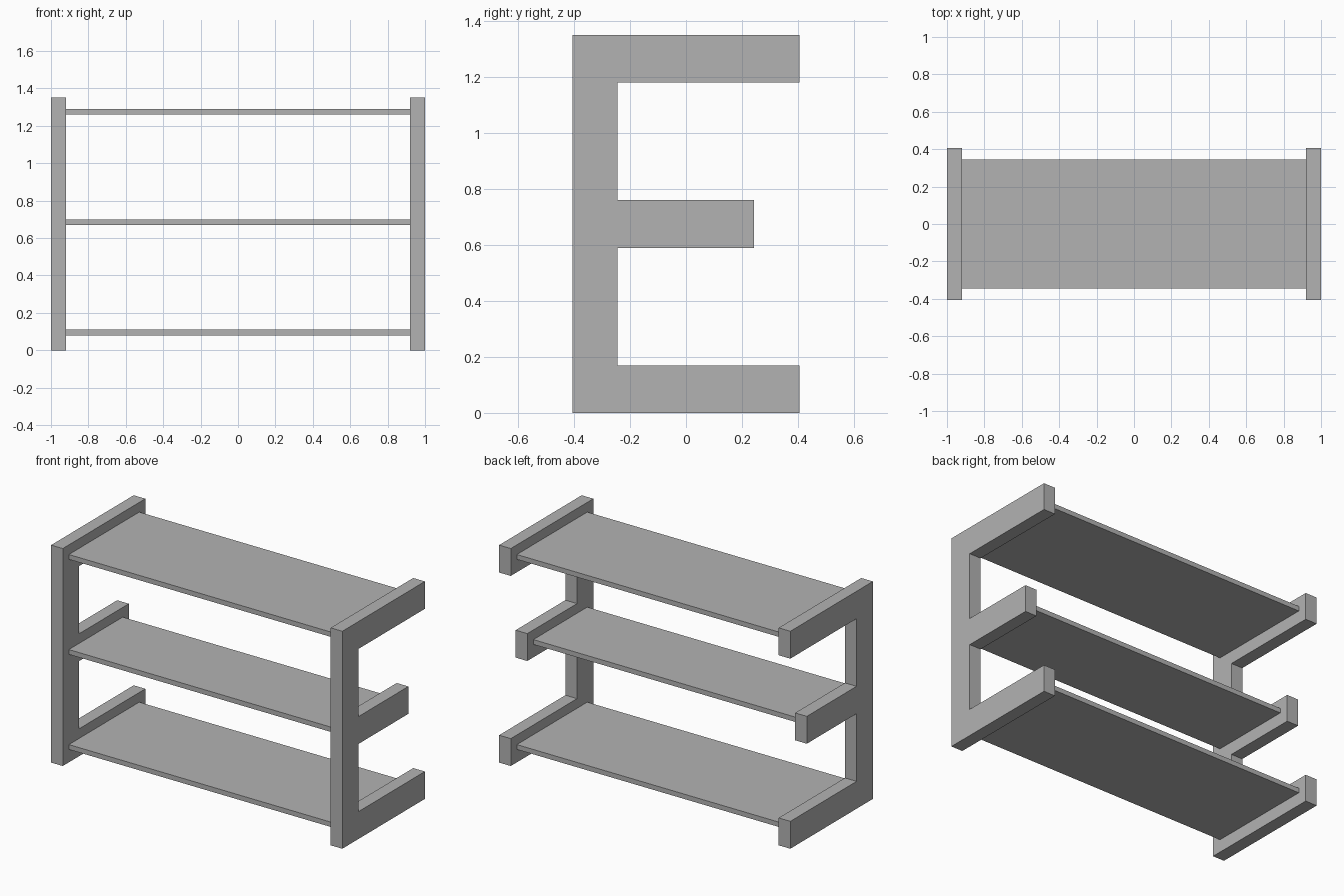
import bpy
import bmesh

cube = bpy.data.objects.get("Cube")
if cube:
    bpy.data.objects.remove(cube, do_unlink=True)

grey = bpy.data.materials.new("plain grey")
grey.use_nodes = True
colour = (0.45, 0.45, 0.45, 1)
grey.diffuse_color = colour
grey.node_tree.nodes["Principled BSDF"].inputs["Base Color"].default_value = colour

HEIGHT, BACK, POST = 1.35, 0.405, 0.16
INNER, OUTER = 0.92, 1.0


def extrude_profile(name, profile, x0, x1):
    """Extrude a (y, z) outline along x."""
    bm = bmesh.new()
    face = bm.faces.new([bm.verts.new((x0, y, z)) for y, z in profile])
    grown = bmesh.ops.extrude_face_region(bm, geom=[face])["geom"]
    verts = [v for v in grown if isinstance(v, bmesh.types.BMVert)]
    bmesh.ops.translate(bm, verts=verts, vec=(x1 - x0, 0, 0))
    bmesh.ops.recalc_face_normals(bm, faces=bm.faces)
    mesh = bpy.data.meshes.new(name)
    bm.to_mesh(mesh)
    bm.free()
    mesh.materials.append(grey)
    obj = bpy.data.objects.new(name, mesh)
    bpy.context.collection.objects.link(obj)
    return obj


# Arms of the side frames: bottom, top, reach
arms = [(0, 0.17, BACK), (0.59, 0.76, 0.243), (1.18, HEIGHT, BACK)]

# E-shaped side frames: upright post with three arms
outline = [(-BACK, HEIGHT), (-BACK, 0)]
for low, high, reach in arms:
    if low > 0:
        outline.append((POST - BACK, low))
    outline += [(reach, low), (reach, high)]
    if high < HEIGHT:
        outline.append((POST - BACK, high))
outline.pop()
outline[0] = (-BACK, HEIGHT)
outline.append((arms[-1][2], HEIGHT))
extrude_profile("left_frame", outline, INNER, OUTER)
extrude_profile("right_frame", outline, -OUTER, -INNER)

# Thin shelves, centred on the arms and set in from their ends
for label, (low, high, reach) in zip(("bottom", "middle", "top"), arms):
    z0, z1 = low + 0.08, low + 0.11
    y0, y1 = 0.06 - BACK, reach - 0.06
    extrude_profile(label + "_shelf", [(y0, z0), (y1, z0), (y1, z1), (y0, z1)], -INNER, INNER)
